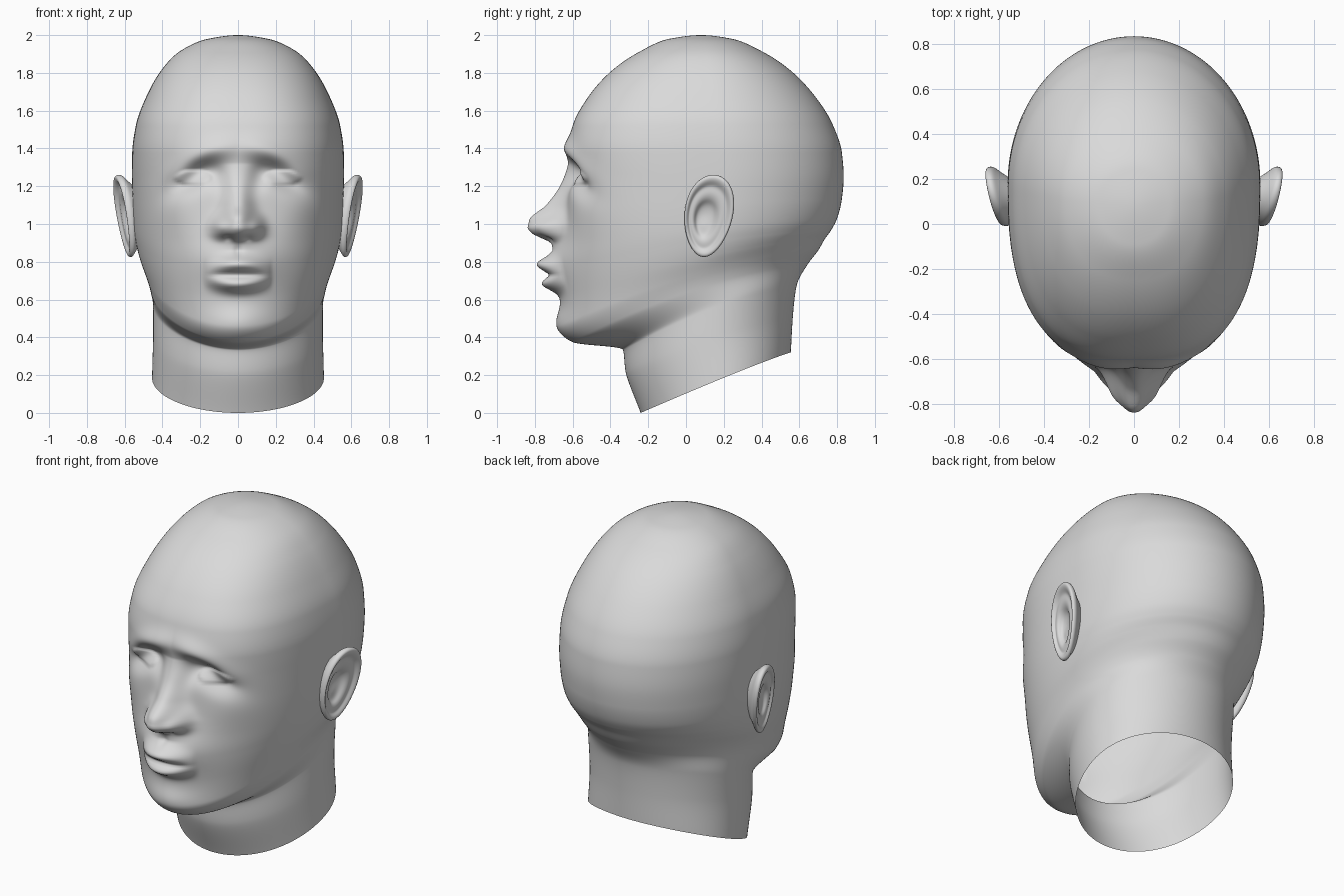
import bpy, math

cube = bpy.data.objects.get("Cube")
if cube:
    bpy.data.objects.remove(cube, do_unlink=True)

# Single matte grey
tone = (0.7, 0.7, 0.7, 1)
grey = bpy.data.materials.new("plain grey")
grey.use_nodes = True
grey.diffuse_color = tone
grey.node_tree.nodes["Principled BSDF"].inputs["Base Color"].default_value = tone


def monotone(xs, ys, x):
    """Smooth interpolation that never overshoots its points."""
    last = len(xs) - 2
    i = 0
    while i < last and x > xs[i + 1]:
        i += 1

    def secant(k):
        k = min(max(k, 0), last)
        return (ys[k + 1] - ys[k]) / (xs[k + 1] - xs[k])

    def tangent(k):
        a, b = secant(k - 1), secant(k)
        return 2 * a * b / (a + b) if a * b > 0 else 0

    h = xs[i + 1] - xs[i]
    u = min(max((x - xs[i]) / h, 0), 1)
    u2, u3 = u * u, u * u * u
    return ((2 * u3 - 3 * u2 + 1) * ys[i] + (u3 - 2 * u2 + u) * h * tangent(i)
            + (3 * u2 - 2 * u3) * ys[i + 1] + (u3 - u2) * h * tangent(i + 1))


def bump(x, z, cx, cz, sx, sz):
    """Soft hill on both sides of the face."""
    return math.exp(-((abs(x) - cx) / sx) ** 2 - ((z - cz) / sz) ** 2)


def make_object(name, verts, faces):
    mesh = bpy.data.meshes.new(name)
    mesh.from_pydata(verts, [], faces)
    mesh.materials.append(grey)
    mesh.polygons.foreach_set("use_smooth", [True] * len(mesh.polygons))
    mesh.update()
    obj = bpy.data.objects.new(name, mesh)
    bpy.context.scene.collection.objects.link(obj)
    return obj


# Tilted rings: front y, front z, back y, back z, half width
rings = [
    (-.24, 0, .555, .32, .455),
    (-.32, .22, .565, .5, .45),
    (-.335, .335, .585, .67, .45),
    (-.6, .375, .64, .78, .465),
    (-.665, .46, .7, .86, .49),
    (-.66, .62, .735, .92, .52),
    (-.66, .78, .77, .97, .54),
    (-.65, .92, .8, 1.03, .553),
    (-.635, 1.1, .825, 1.13, .56),
    (-.625, 1.27, .835, 1.25, .562),
    (-.625, 1.38, .825, 1.38, .56),
    (-.6, 1.52, .775, 1.53, .54),
    (-.52, 1.67, .68, 1.68, .485),
    (-.395, 1.81, .545, 1.82, .405),
    (-.25, 1.91, .4, 1.915, .31),
    (-.09, 1.98, .245, 1.98, .16),
    (.08, 2, .08, 2, 0),
]
# Passing over the crown keeps the dome round
yf, zf, yb, zb, w = rings[-2]
channels = list(zip(*rings, (yb, zb, yf, zf, -w)))
ring_index = list(range(len(rings) + 1))

# Squareness of the front of each ring, and how fast it climbs backwards
square_z = (0, .42, .75, 1.1, 1.4, 1.7, 2)
square_n = (2, 1.95, 2.15, 2.45, 2.6, 2.45, 2.1)
climb_z = (0, .33, .42, .7, 1.1, 2)
climb_n = (1.08, 1.5, 1.6, 1.4, 1, 1)

# Nose: height, forward reach, half width
nose_z = (.86, .9, .925, .95, .985, 1.02, 1.1, 1.2, 1.32)
nose_reach = (0, .03, .09, .15, .185, .185, .105, .04, 0)
nose_width = (.08, .09, .095, .1, .1, .09, .075, .065, .07)


def face_relief(x, z):
    """Forward push of the facial features."""
    out = 0
    ax = abs(x)
    # Nose ridge, wings and nostrils
    if nose_z[0] < z < nose_z[-1] and ax < .35:
        half = monotone(nose_z, nose_width, z)
        out += monotone(nose_z, nose_reach, z) * math.exp(-(ax / half) ** 2.3)
    out += .045 * bump(x, z, .1, .985, .04, .05)
    out -= .025 * bump(x, z, .05, .925, .025, .014)
    # Brow falling away to the sides, sockets, lids and eyeballs
    drop = z + .9 * x * x
    out += .028 * bump(x, drop, .13, 1.405, .17, .06)
    out -= .085 * bump(x, drop, .21, 1.3, .12, .065)
    out -= .02 * bump(x, z, .11, 1.24, .045, .06)
    out += .02 * bump(x, z, .235, 1.25, .1, .05)
    eye = 1 - ((ax - .235) / .1) ** 2 - ((z - 1.245) / .042) ** 2
    if eye > 0:
        out += .02 * math.sqrt(eye)
    # Cheekbones and chin
    out += .012 * bump(x, z, .34, 1.08, .12, .12)
    out += .022 * bump(x, z, 0, .48, .15, .07)
    # Muzzle, philtrum and lips
    out += .065 * bump(x, z, 0, .8, .19, .13)
    out -= .012 * bump(x, z, 0, .86, .022, .03)
    lip = max(0, 1 - (ax / .18) ** 2)
    out += .066 * lip * math.exp(-((z - .785 + .9 * x * x) / .042) ** 2)
    out += .075 * lip * math.exp(-((z - .68 - .9 * x * x) / .04) ** 2)
    out -= .012 * lip * math.exp(-((z - .73) / .012) ** 2)
    return out


# Head and neck: one open shell, denser across the face
columns, steps = 200, 14
levels = (len(rings) - 1) * steps
verts, faces = [], []
for i in range(levels):
    yf, zf, yb, zb, w = (monotone(ring_index, c, i / steps) for c in channels)
    yc = yf + .55 * (yb - yf)
    n_front = monotone(square_z, square_n, zf)
    climb = monotone(climb_z, climb_n, zf)
    for j in range(columns):
        u = 2 * math.pi * j / columns
        angle = u - .5 * math.sin(u)
        s, c = math.sin(angle), math.cos(angle)
        n = n_front if c > 0 else 2
        r = (abs(s) ** n + abs(c) ** n) ** (-1 / n)
        x = w * r * s
        y = yc - r * c * ((yc - yf) if c > 0 else (yb - yc))
        ahead = min(max((yb - y) / (yb - yf), 0), 1)
        z = zf + (zb - zf) * (1 - ahead ** climb)
        if c > 0 and .38 < z < 1.65:
            y -= face_relief(x, z) * min(1, c * 3)
        verts.append((x, y, z))
crown = len(verts)
verts.append((0, .08, 2))
for i in range(levels):
    for j in range(columns):
        k = (j + 1) % columns
        a, b = i * columns + j, i * columns + k
        if i == levels - 1:
            faces.append((a, b, crown))
        else:
            faces.append((a, b, b + columns, a + columns))
make_object("head_and_neck", verts, faces)

# Ear loops: scale, outward offset, from hollow over the rim to the back
ear_loops = [(.1, -.035), (.36, -.032), (.46, -.004), (.6, .006), (.72, 0),
             (.78, .004), (.86, .02), (.95, .024), (1, .01), (1, -.014),
             (.88, -.035), (.66, -.09)]


def make_ear(name, side):
    around = 28
    verts, faces = [], []
    for scale, lift in ear_loops:
        for j in range(around):
            a = 2 * math.pi * j / around
            s, c = math.sin(a), math.cos(a)
            inward = 1 - scale
            y = .12 + scale * (.025 * s + .13 * c * (1 + .14 * s)) - .03 * inward
            z = 1.043 + scale * .22 * s - .03 * inward
            x = .572 + .22 * (y - .02) + .12 * (z - 1) + lift * (.8 + .2 * s)
            verts.append((side * x, y, z))
    faces.append(tuple(range(around)))
    for i in range(len(ear_loops) - 1):
        for j in range(around):
            k = (j + 1) % around
            a, b = i * around, (i + 1) * around
            faces.append((a + j, b + j, b + k, a + k))
    if side < 0:
        faces = [f[::-1] for f in faces]
    ear = make_object(name, verts, faces)
    rounding = ear.modifiers.new("rounding", "SUBSURF")
    rounding.levels = rounding.render_levels = 2


make_ear("left_ear", 1)
make_ear("right_ear", -1)
